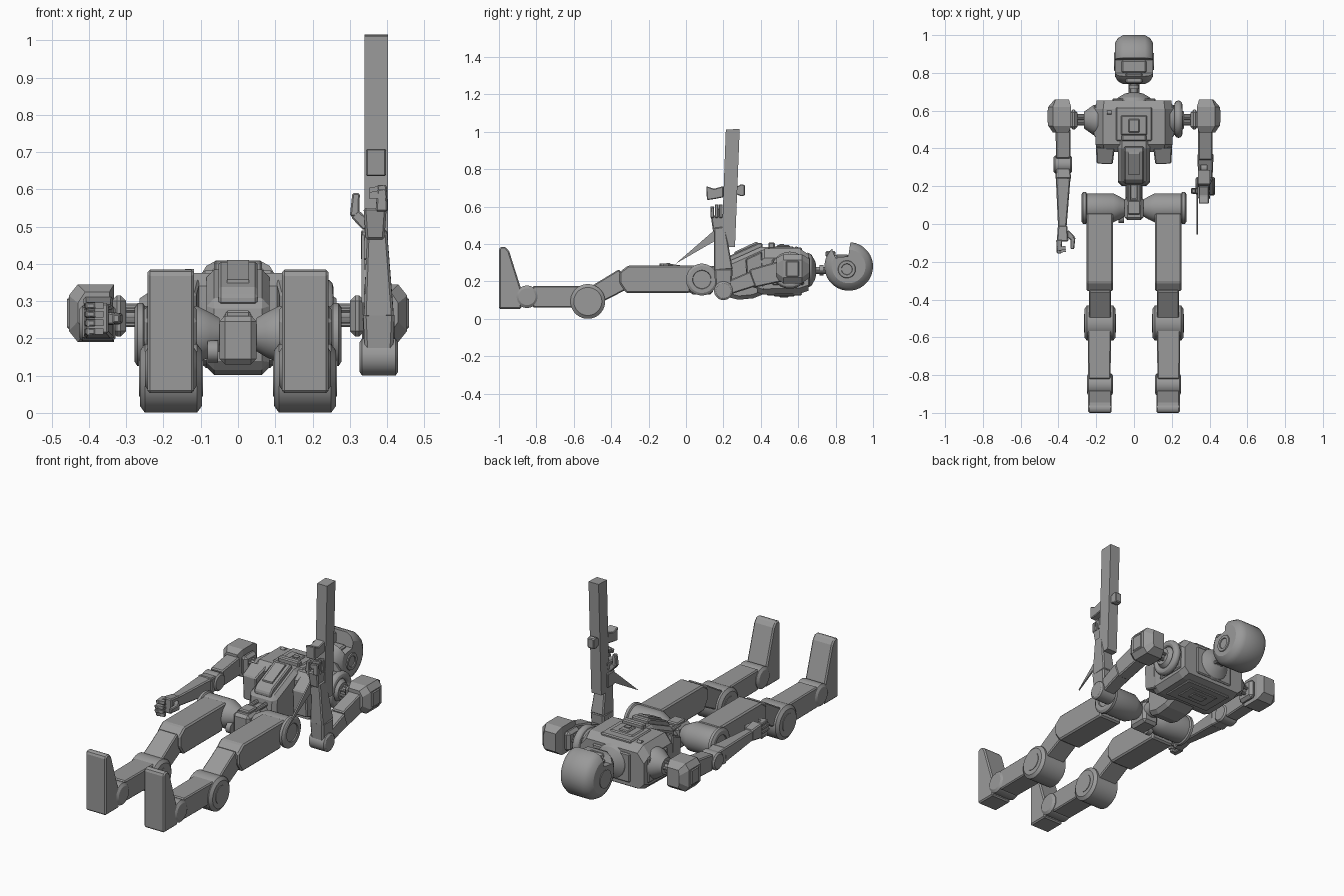
import bpy, bmesh, math
from mathutils import Vector

grey = bpy.data.materials.new("plain grey")
grey.diffuse_color = (0.32, 0.32, 0.32, 1)

def loft(name, rings, bevel=0.0, smooth=False):
    """Join rings of equal point counts and cap both ends."""
    bm = bmesh.new()
    vs = [[bm.verts.new(p) for p in r] for r in rings]
    n = len(vs[0])
    for a, b in zip(vs, vs[1:]):
        for i in range(n):
            bm.faces.new((a[i], a[(i + 1) % n], b[(i + 1) % n], b[i]))
    bm.faces.new(vs[0][::-1])
    bm.faces.new(vs[-1])
    bmesh.ops.recalc_face_normals(bm, faces=bm.faces)
    me = bpy.data.meshes.new(name)
    bm.to_mesh(me)
    bm.free()
    me.materials.append(grey)
    ob = bpy.data.objects.new(name, me)
    bpy.context.collection.objects.link(ob)
    if bevel:
        m = ob.modifiers.new("bevel", 'BEVEL')
        m.width, m.segments, m.limit_method = bevel, 1, 'ANGLE'
    if smooth:
        bpy.context.view_layer.objects.active = ob
        ob.select_set(True)
        bpy.ops.object.shade_smooth_by_angle(angle=math.radians(30))
        ob.select_set(False)
    return ob

def box(name, x, y, z, bevel=0.0):
    return loft(name, [[(x[0], y[0], k), (x[1], y[0], k), (x[1], y[1], k), (x[0], y[1], k)] for k in z], bevel)

def prism(name, pts, x, bevel=0.0):
    """Side profile (y, z) extruded along x."""
    return loft(name, [[(k, *p) for p in pts] for k in x], bevel)

def taper(name, p0, s0, p1, s1, bevel=0.0):
    """Four-sided tapered bar between two points."""
    p0, p1 = Vector(p0), Vector(p1)
    d = (p1 - p0).normalized()
    u = (Vector((1, 0, 0)) - d * d.x).normalized()
    v = d.cross(u)
    ring = lambda p, s: [p + u * a * s[0] / 2 + v * b * s[1] / 2 for a, b in ((-1, -1), (1, -1), (1, 1), (-1, 1))]
    return loft(name, [ring(p0, s0), ring(p1, s1)], bevel)

def lathe(name, c, profile, axis='x', n=32):
    """Turned part: (offset, radius) pairs along the axis."""
    def pt(o, r, t):
        a, b = r * math.cos(t), r * math.sin(t)
        return (c[0] + o, c[1] + a, c[2] + b) if axis == 'x' else (c[0] + a, c[1] + o, c[2] + b)
    return loft(name, [[pt(o, r, 2 * math.pi * (i + .5) / n) for i in range(n)] for o, r in profile], smooth=True)

def hand(s, side, base, d):
    """Fist-like hand, fingers on the outside, thumb inside."""
    base, d = Vector(base), Vector(d).normalized()
    X = Vector((s, 0, 0))
    v = d.cross(X)
    taper(side + "_palm", base - d * .02, (.05, .06), base + d * .065, (.062, .085), .006)
    for i in range(4):
        q = base + X * .018 + v * (i - 1.5) * .023
        e = .115 + (.012 if i in (1, 2) else 0)
        taper(side + "_finger", q + d * .055, (.032, .02), q + d * e, (.026, .018), .004)
        taper(side + "_fingertip", q + d * (e - .012) + X * .01, (.024, .018), q + d * (e - .017) - X * .034, (.018, .017))
    t = base - X * .055 + d * .05
    taper(side + "_thumb_base", base - X * .02 + d * .015, (.03, .035), t, (.028, .03), .004)
    taper(side + "_thumb", t - d * .008, (.026, .03), t + d * .055 + X * .004, (.02, .024), .004)

# Head: wheel-like shell with a visor notch
c = (0, .87, .28)
head = lathe("head_shell", c, [(-.1, .07), (-.1, .09), (-.085, .115), (-.058, .13),
                               (.058, .13), (.085, .115), (.1, .09), (.1, .07)])
cut = prism("visor_cutter", [(.885, .45), (.868, .335), (.80, .325), (.785, .36), (.765, .45)], (-.2, .2))
cut.hide_render = True
cut.hide_set(True)
m = head.modifiers.new("notch", 'BOOLEAN')
m.object, m.operation = cut, 'DIFFERENCE'
box("visor", (-.065, .065), (.80, .868), (.3, .345), .008)
box("face_plate", (-.045, .045), (.745, .80), (.33, .362), .008)
for s in (-1, 1):
    lathe("ear_disc", (s * .1, .86, .265), [(-.006, .05), (.005, .045), (.005, .03), (.0, .028)], n=24)
# Neck
lathe("neck_collar", (0, .65, .26), [(0, .095), (.02, .085), (.04, .05), (.045, .03)], 'y', 24)
lathe("neck_rod", (0, .68, .26), [(0, .018), (.1, .018)], 'y', 16)
for x in (-.02, .02):
    lathe("neck_piston", (x, .66, .25), [(0, .01), (.1, .01)], 'y', 10)
lathe("neck_ring", (0, .715, .26), [(0, .028), (.02, .028)], 'y', 16)

# Chest
def section(y, w, zb, zt):
    return [(-w + .03, y, zb), (w - .03, y, zb), (w, y, zb + .03), (w, y, zt - .05), (w - .04, y, zt),
            (-w + .04, y, zt), (-w, y, zt - .05), (-w, y, zb + .03)]
loft("chest", [section(.655, .198, .15, .345), section(.61, .203, .135, .375),
               section(.42, .203, .13, .375), section(.38, .195, .14, .34)])
box("chest_panel", (-.095, .095), (.44, .62), (.36, .382), .006)
box("chest_panel_step", (-.07, .07), (.47, .575), (.37, .388), .006)
box("chest_core", (-.03, .03), (.485, .555), (.375, .395), .005)
box("chest_core_slot", (-.016, .016), (.5, .525), (.385, .4))
lathe("chest_stud", (-.13, .59, .374), [(-.012, .012), (.012, .012)], n=12)
box("back_panel", (-.14, .14), (.43, .62), (.126, .14), .005)
box("back_panel_step", (-.09, .09), (.47, .58), (.12, .14), .004)
box("back_core", (-.045, .045), (.5, .55), (.115, .14), .004)
box("collar_plate", (-.115, .115), (.64, .664), (.17, .33), .006)
for s in (-1, 1):
    taper("chest_wing", (s * .152, .41, .255), (.1, .21), (s * .155, .322, .25), (.085, .14), .006)
    box("side_plate", sorted((s * .195, s * .212)), (.46, .63), (.18, .32), .007)

# Abdomen and waist
prism("abdomen", [(.46, .385), (.40, .385), (.29, .335), (.21, .30), (.2, .2), (.21, .12), (.28, .102), (.36, .11), (.46, .15)],
      (-.084, .084), .02)
prism("abdomen_panel", [(.41, .405), (.385, .405), (.235, .338), (.215, .315), (.215, .29), (.41, .36)], (-.052, .052), .006)
prism("abdomen_slot", [(.385, .409), (.37, .41), (.26, .358), (.26, .33), (.385, .38)], (-.03, .03))
box("chest_bottom_frame", (-.065, .065), (.44, .475), (.36, .408), .006)
lathe("waist_post", (0, .1, .21), [(0, .045), (.12, .045)], 'y', 20)
for x in (-.028, .028):
    lathe("waist_piston", (x, .1, .255), [(0, .012), (.12, .012)], 'y', 10)
box("pelvis_block", (-.05, .05), (.02, .145), (.13, .26), .015)
box("pelvis_cap", (-.034, .034), (.05, .125), (.25, .275), .006)
lathe("pelvis_axle", (0, .085, .21), [(-.12, .035), (.12, .035)], n=20)
lathe("pelvis_hose", (-.068, .035, .165), [(-.014, .03), (.014, .03)], n=16)

# Legs, mirrored
for s in (-1, 1):
    x = s * .18
    P = lambda *pr: [(s * a, r) for a, r in pr]
    lathe("hip_joint", (0, .085, .21), P((.05, .045), (.075, .06), (.11, .077), (.25, .077), (.255, .085), (.27, .085), (.278, .072), (.278, .05), (.272, .048)))
    prism("thigh", [(.06, .285), (-.31, .285), (-.355, .25), (-.355, .19), (-.32, .138), (.02, .138)],
          sorted((s * .11, s * .252)), .008)
    taper("thigh_link", (x, -.33, .215), (.115, .115), (x, -.5, .12), (.12, .1), .006)
    lathe("knee_joint", (x, -.525, .093), [(-.083, .06), (-.083, .075), (-.07, .093), (.07, .093), (.083, .075), (.083, .06)])
    lathe("knee_cap", (x, -.525, .093), [(-.086, .05), (.086, .05)], n=24)
    taper("shin", (x + s * .003, -.5, .118), (.125, .116), (x + s * .003, -.82, .118), (.118, .116), .006)
    lathe("ankle_joint", (x, -.85, .118), [(-.07, .045), (-.06, .06), (.06, .06), (.07, .045)], n=24)
    prism("foot", [(-1, .375), (-.99, .385), (-.965, .385), (-.945, .36), (-.88, .155), (-.88, .053), (-1, .053)],
          sorted((s * .118, s * .243)), .008)

# Shoulders, mirrored
for s in (-1, 1):
    loft("shoulder", [[(s * a, y, b) for a, b in ((x0, z0), (x1, z0), (x1 + g, z0 + .03), (x1 + g, z1 - .03), (x1, z1), (x0, z1))]
                      for y, x0, x1, g, z0, z1 in ((.66, .345, .415, .005, .22, .32), (.62, .333, .43, .024, .19, .345),
                                                   (.52, .333, .43, .024, .19, .345), (.485, .345, .41, .02, .215, .325))])
    box("shoulder_plate", sorted((s * .445, s * .459)), (.535, .605), (.225, .31), .005)
    box("shoulder_inner_hub", sorted((s * .3, s * .34)), (.5, .605), (.205, .315), .015)
    lathe("shoulder_axle", (0, .55, .262), [(s * .19, .022), (s * .34, .022)], n=16)
    for k in range(5):
        t = 2 * math.pi * k / 5
        lathe("shoulder_rod", (0, .55 + .026 * math.cos(t), .262 + .026 * math.sin(t)), [(s * .19, .008), (s * .34, .008)], n=8)
    lathe("shoulder_socket", (0, .55, .262), [(s * .19, .085), (s * .215, .08), (s * .25, .055), (s * .265, .045)], n=24)
bpy.ops.mesh.primitive_torus_add(major_radius=.078, minor_radius=.021, major_segments=32, minor_segments=12,
                                 location=(.235, .555, .26), rotation=(0, math.pi / 2, 0))
ring = bpy.context.object
ring.name = "shoulder_hose_ring"
ring.data.materials.append(grey)
bpy.ops.object.shade_smooth_by_angle()
ring.select_set(False)

# Resting arm
taper("left_upper_arm", (-.375, .5, .26), (.08, .105), (-.375, .35, .245), (.076, .09), .006)
lathe("left_elbow", (-.377, .315, .24), [(-.048, .04), (-.04, .048), (.04, .048), (.048, .04)], n=24)
taper("left_forearm_cuff", (-.375, .3, .24), (.07, .08), (-.375, .24, .243), (.085, .09), .005)
taper("left_forearm", (-.375, .245, .243), (.078, .085), (-.38, -.04, .252), (.042, .055), .006)
hand(-1, "left", (-.378, -.028, .253), (0, -1, 0))

# Raised arm
taper("right_upper_arm", (.378, .51, .255), (.076, .11), (.378, .35, .215), (.076, .1), .006)
taper("right_upper_arm_end", (.378, .36, .215), (.085, .085), (.378, .2, .155), (.07, .07), .006)
lathe("right_elbow", (.378, .2, .15), [(-.052, .04), (-.045, .05), (.045, .05), (.052, .04)], n=24)
taper("right_forearm_cuff", (.378, .2, .16), (.075, .085), (.378, .2, .27), (.085, .1), .008)
taper("right_forearm", (.378, .2, .26), (.08, .1), (.373, .18, .49), (.054, .06), .006)
hand(1, "right", (.368, .175, .485), (0, 0, 1))

# Long held bar with two blocks
prism("held_bar", [(.213, 1.012), (.287, 1.015), (.262, .385), (.19, .385)], (.34, .402))
prism("bar_front_block", [(.108, .71), (.15, .695), (.2, .71), (.2, .65), (.15, .64), (.112, .635)], (.343, .397), .004)
prism("bar_back_block", [(.26, .70), (.295, .72), (.315, .715), (.315, .66), (.295, .655), (.26, .67)], (.35, .39), .004)
# Thin spike at the wrist
prism("wrist_spike", [(-.055, .295), (.17, .49), (.17, .425)], (.331, .339))
box("spike_mount", (.33, .352), (.155, .215), (.41, .49), .004)
